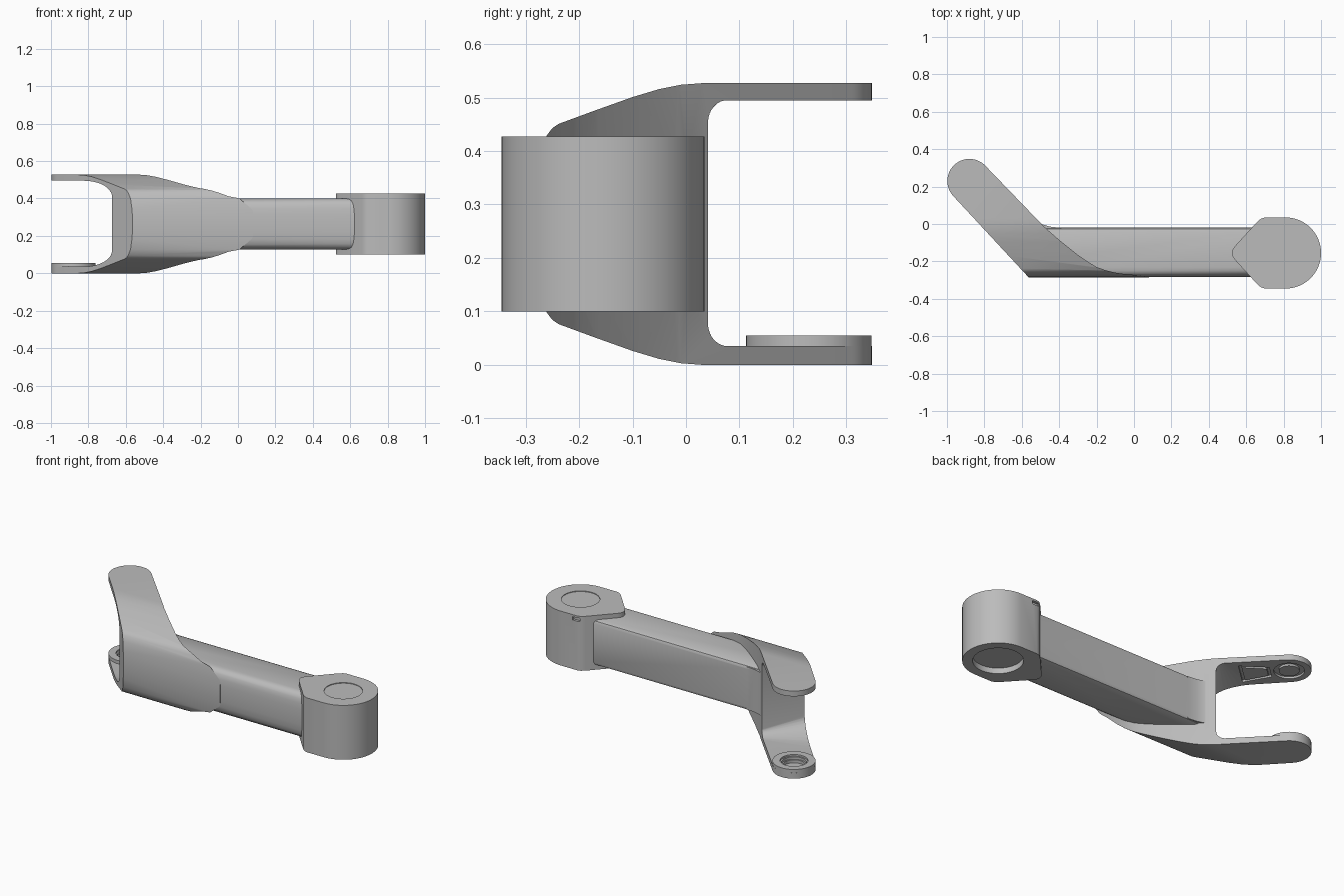
import bpy, bmesh, math
from mathutils import Vector

cube = bpy.data.objects.get("Cube")
if cube:
    bpy.data.objects.remove(cube, do_unlink=True)

gray = bpy.data.materials.new("plain_gray")
gray.use_nodes = True
color = (0.5, 0.5, 0.5, 1)
gray.diffuse_color = color
gray.node_tree.nodes["Principled BSDF"].inputs["Base Color"].default_value = color

MID = 0.2635                      # height of the symmetry plane
TIP = Vector((-0.88, 0.23))       # centre of the fork tips
ALONG = Vector((0.41, -0.445)).normalized()   # fork direction, tip to web
ACROSS = Vector((-ALONG.y, ALONG.x))          # toward the inner side
HALF = 0.118                      # half width of the fork
HEAD = Vector((0.81, -0.155))     # centre of the pivot head


def loft(name, ring_a, ring_b):
    """Closed solid between two rings with equal point counts."""
    bm = bmesh.new()
    a = [bm.verts.new(p) for p in ring_a]
    b = [bm.verts.new(p) for p in ring_b]
    bm.faces.new(a)
    bm.faces.new(b)
    for i in range(len(a)):
        j = (i + 1) % len(a)
        bm.faces.new((a[i], a[j], b[j], b[i]))
    bmesh.ops.recalc_face_normals(bm, faces=bm.faces)
    mesh = bpy.data.meshes.new(name)
    bm.to_mesh(mesh)
    bm.free()
    mesh.materials.append(gray)
    obj = bpy.data.objects.new(name, mesh)
    bpy.context.scene.collection.objects.link(obj)
    return obj


def prism(name, pts, low, high):
    return loft(name, [(p[0], p[1], low) for p in pts], [(p[0], p[1], high) for p in pts])


def extrude_x(name, pts, low, high):
    return loft(name, [(low, *p) for p in pts], [(high, *p) for p in pts])


def arc(center, radius, start, end, steps):
    return [(center[0] + radius * math.cos(start + (end - start) * i / steps),
             center[1] + radius * math.sin(start + (end - start) * i / steps))
            for i in range(steps + 1)]


def disc(name, center, radius, low, high):
    return prism(name, arc(center, radius, 0, math.tau, 64)[:-1], low, high)


def box(name, x0, x1, y0, y1, z0, z1):
    return prism(name, [(x0, y0), (x1, y0), (x1, y1), (x0, y1)], z0, z1)


def combine(target, other, operation):
    """Apply a boolean and discard the helper."""
    mod = target.modifiers.new("boolean", 'BOOLEAN')
    mod.operation = operation
    mod.solver = 'EXACT'
    mod.object = other
    bpy.context.view_layer.objects.active = target
    bpy.ops.object.modifier_apply(modifier=mod.name)
    bpy.data.objects.remove(other, do_unlink=True)


def symmetric(upper):
    """Mirror the upper half of a section about the middle plane."""
    return upper + [(y, 2 * MID - z) for y, z in reversed(upper) if abs(z - MID) > 1e-4]


def on_fork(t, w):
    return TIP + ALONG * t + ACROSS * w


# Flared fork: plan outline cut by a side profile
angle = math.atan2(ACROSS.y, ACROSS.x)
plan = arc(TIP, HALF, angle, angle + math.pi, 32)
plan += [(-0.557, -0.292), (0.08, -0.292), (0.08, -0.282), (0, -0.272),
         (-0.05, -0.268), (-0.1, -0.26), (-0.15, -0.248), (-0.2, -0.23),
         (-0.25, -0.2), (-0.3, -0.165), (-0.4, -0.085), (-0.48, -0.015)]
fork = prism("arm_and_fork", plan, -0.1, 0.7)
profile = symmetric([(-0.285, MID), (-0.2845, 0.3), (-0.281, 0.345), (-0.273, 0.4),
                     (-0.26, 0.43), (-0.25, 0.443), (-0.238, 0.451), (-0.17, 0.476),
                     (-0.1, 0.501), (-0.05, 0.516), (-0.01, 0.524), (0.03, 0.527),
                     (0.5, 0.527)])
combine(fork, extrude_x("side_profile", profile, -1.2, 0.3), 'INTERSECT')

# Straight arm with a rounded front
section = symmetric([(-0.283, MID), (-0.282, 0.31), (-0.279, 0.345), (-0.274, 0.37),
                     (-0.265, 0.387), (-0.25, 0.397), (-0.23, 0.4), (-0.04, 0.4),
                     (-0.026, 0.394), (-0.02, 0.38)])
combine(fork, extrude_x("arm_bar", section, -0.505, 0.66), 'UNION')

# Blend between arm and web
blend = [(-0.528, 0.022), (-0.49, -0.002), (-0.45, -0.014), (-0.39, -0.0205),
         (-0.39, -0.1), (-0.5, -0.1)]
combine(fork, prism("blend", blend, 0.135, 0.392), 'UNION')


# Opening between the fork plates, with a fillet that widens to the outer side
def slot_ring(w, depth, rt, rz):
    low = []
    for i in range(11):
        a = math.pi / 2 * i / 10
        low.append((depth - rt + rt * math.sin(a), 0.035 + rz - rz * math.cos(a)))
    pts = [(-0.3, 0.035)] + low
    pts += [(t, 0.53 - z) for t, z in reversed(pts)]
    return [(*on_fork(t, w), z) for t, z in pts]


combine(fork, loft("slot", slot_ring(-0.14, 0.437, 0.24, 0.09),
                   slot_ring(0.14, 0.37, 0.04, 0.04)), 'DIFFERENCE')

# Raised seat on the lower tip with a stepped blind hole
combine(fork, disc("seat", TIP, HALF - 0.0005, 0.01, 0.055), 'UNION')
for radius, floor in ((0.076, 0.045), (0.068, 0.03), (0.06, 0.012)):
    combine(fork, disc("hole", TIP, radius, floor, 0.08), 'DIFFERENCE')

# Shallow grooves under the upper plate
ring = disc("ring_groove", TIP, 0.082, 0.48, 0.507)
combine(ring, disc("ring_core", TIP, 0.055, 0.4, 0.6), 'DIFFERENCE')
combine(fork, ring, 'DIFFERENCE')


def trapezoid(name, t0, t1, w0, w1, low, high):
    corners = ((t0, -w0), (t1, -w1), (t1, w1), (t0, w0))
    return prism(name, [on_fork(t, w) for t, w in corners], low, high)


frame = trapezoid("frame_groove", 0.1, 0.26, 0.05, 0.085, 0.48, 0.507)
combine(frame, trapezoid("frame_core", 0.115, 0.245, 0.036, 0.068, 0.4, 0.6), 'DIFFERENCE')
combine(fork, frame, 'DIFFERENCE')

# Pivot head: cylinder running into a blunt wedge
outline = arc(HEAD, 0.19, -math.pi / 2, math.pi / 2, 48)
wedge = [(0.7, 0.19), (0.68, 0.184), (0.66, 0.168), (0.54, 0.037), (0.527, 0.018)]
outline += [(x, HEAD.y + y) for x, y in wedge] + [(0.523, HEAD.y)]
outline += [(x, HEAD.y - y) for x, y in reversed(wedge)]
head = prism("pivot_head", outline, 0.1, 0.427)
combine(head, disc("top_recess", HEAD, 0.105, 0.423, 0.5), 'DIFFERENCE')
combine(head, disc("bottom_recess", HEAD, 0.135, 0, 0.133), 'DIFFERENCE')
combine(head, box("notch", 0.685, 0.73, 0.02, 0.1, 0.395, 0.415), 'DIFFERENCE')
combine(head, box("seam", 0.753, 0.758, -0.4, -0.341, 0.13, 0.4), 'DIFFERENCE')

# Smooth shading with sharp edges kept
bpy.ops.object.select_all(action='DESELECT')
for part in (fork, head):
    part.select_set(True)
    bpy.context.view_layer.objects.active = part
bpy.ops.object.shade_smooth_by_angle(angle=math.radians(30))
